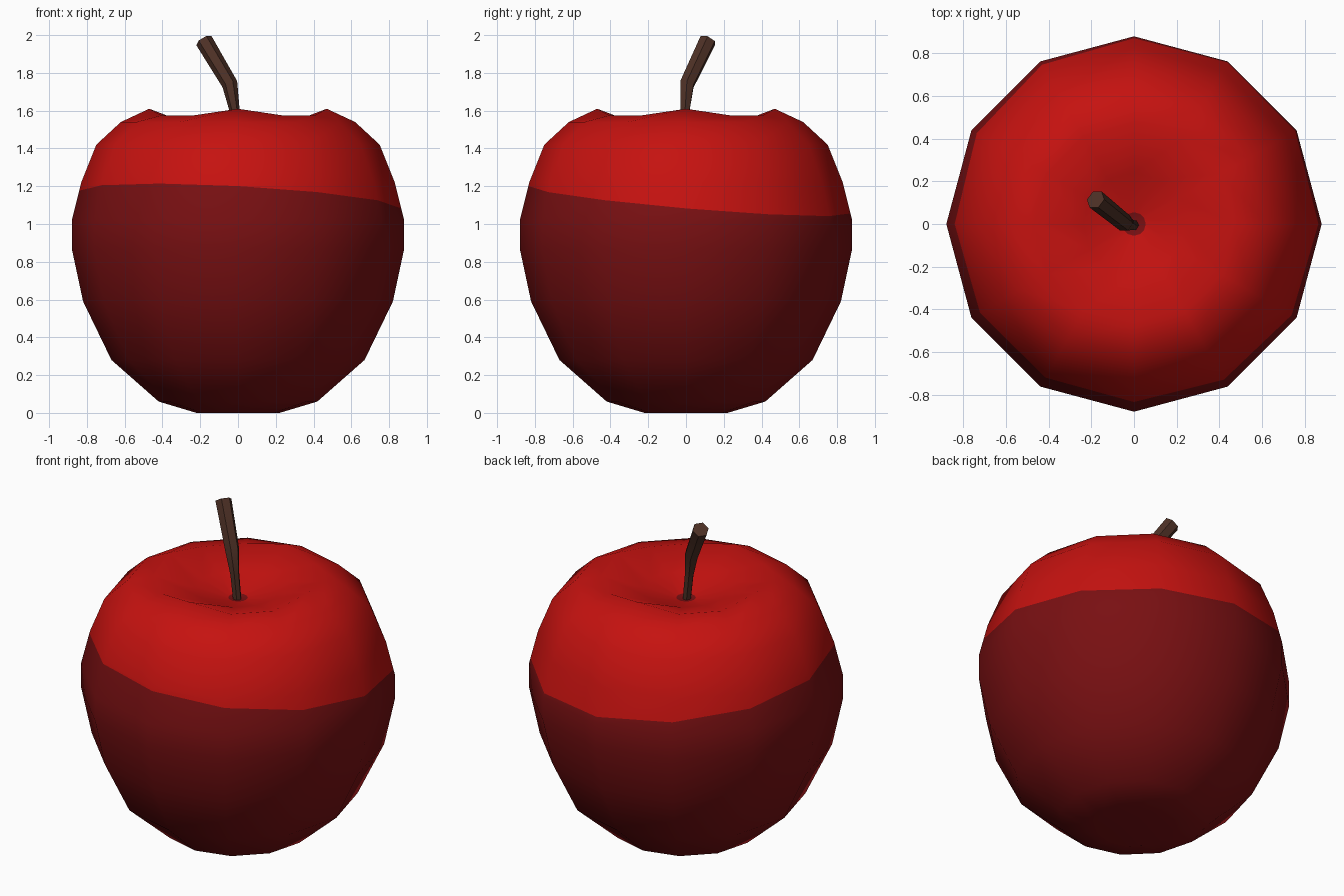
import bpy, bmesh, math
from mathutils import Vector

if "Cube" in bpy.data.objects:
    bpy.data.objects.remove(bpy.data.objects["Cube"])


def material(name, rgb):
    m = bpy.data.materials.new(name)
    m.diffuse_color = (*rgb, 1)
    m.use_nodes = True
    m.node_tree.nodes["Principled BSDF"].inputs["Base Color"].default_value = m.diffuse_color
    return m


BRIGHT = material("bright red", (0.56, 0.006, 0.005))
DARK = material("dark red", (0.19, 0.005, 0.006))
BROWN = material("stem brown", (0.075, 0.030, 0.019))


def skin(bm, rings):
    """Join successive closed rings of vertices with faces."""
    for a, b in zip(rings, rings[1:]):
        n = max(len(a), len(b))
        for i in range(n):
            j = (i + 1) % n
            if len(a) == 1:
                bm.faces.new((a[0], b[j], b[i]))
            elif len(b) == 1:
                bm.faces.new((a[i], a[j], b[0]))
            else:
                bm.faces.new((a[i], a[j], b[j], b[i]))


def finish(bm, name, mats, angle=180):
    bmesh.ops.recalc_face_normals(bm, faces=bm.faces[:])
    me = bpy.data.meshes.new(name)
    bm.to_mesh(me)
    bm.free()
    ob = bpy.data.objects.new(name, me)
    bpy.context.collection.objects.link(ob)
    for m in mats:
        me.materials.append(m)
    bpy.ops.object.select_all(action='DESELECT')
    ob.select_set(True)
    bpy.context.view_layer.objects.active = ob
    bpy.ops.object.shade_smooth_by_angle(angle=math.radians(angle))
    return ob


# Apple body: twelve-sided turned profile (radius, height), dimpled at both ends
profile = [(0, 0.05), (0.22, 0.0), (0.42, 0.06), (0.67, 0.28), (0.82, 0.59),
           (0.88, 0.87), (0.88, 1.02), (0.83, 1.22), (0.75, 1.42), (0.62, 1.54),
           (0.47, 1.575), (0.24, 1.51), (0.055, 1.46), (0, 1.45)]
SIDES = 12
bm = bmesh.new()
rings = []
for r, z in profile:
    if r == 0:
        rings.append([bm.verts.new((0, 0, z))])
        continue
    ring = []
    for i in range(SIDES):
        a = 2 * math.pi * i / SIDES
        bump = 0.035 if r == 0.47 and i % 3 == 0 else 0  # four crests on the rim
        ring.append(bm.verts.new((r * math.cos(a), r * math.sin(a), z + bump)))
    rings.append(ring)
skin(bm, rings)

# Tilted colour line, cut through the body
line_point = Vector((0, 0, 1.13))
line_normal = Vector((0.055, 0.085, 1)).normalized()
bmesh.ops.bisect_plane(bm, geom=bm.verts[:] + bm.edges[:] + bm.faces[:],
                       plane_co=line_point, plane_no=line_normal)
for f in bm.faces:
    c = f.calc_center_median()
    in_spot = c.z > 1.4 and math.hypot(c.x, c.y) < 0.06
    f.material_index = 1 if in_spot or (c - line_point).dot(line_normal) < 0 else 0
finish(bm, "apple_body", [BRIGHT, DARK])

# Stem: bent, widening hexagonal tube
path = [(0, -0.005, 1.43, 0.025), (-0.018, -0.005, 1.6, 0.027),
        (-0.043, 0.005, 1.74, 0.042), (-0.18, 0.115, 1.97, 0.047)]
points = [Vector(p[:3]) for p in path]
bm = bmesh.new()
rings = []
for k, p in enumerate(path):
    d = points[min(k + 1, len(path) - 1)] - points[max(k - 1, 0)]
    u = d.cross(Vector((0, 1, 0))).normalized()
    v = d.cross(u).normalized()
    rings.append([bm.verts.new(points[k] + p[3] * (u * math.cos(a) + v * math.sin(a)))
                  for a in (math.pi * i / 3 for i in range(6))])
skin(bm, rings)
bm.faces.new(rings[0])
bm.faces.new(rings[-1])
finish(bm, "stem", [BROWN], 50)
